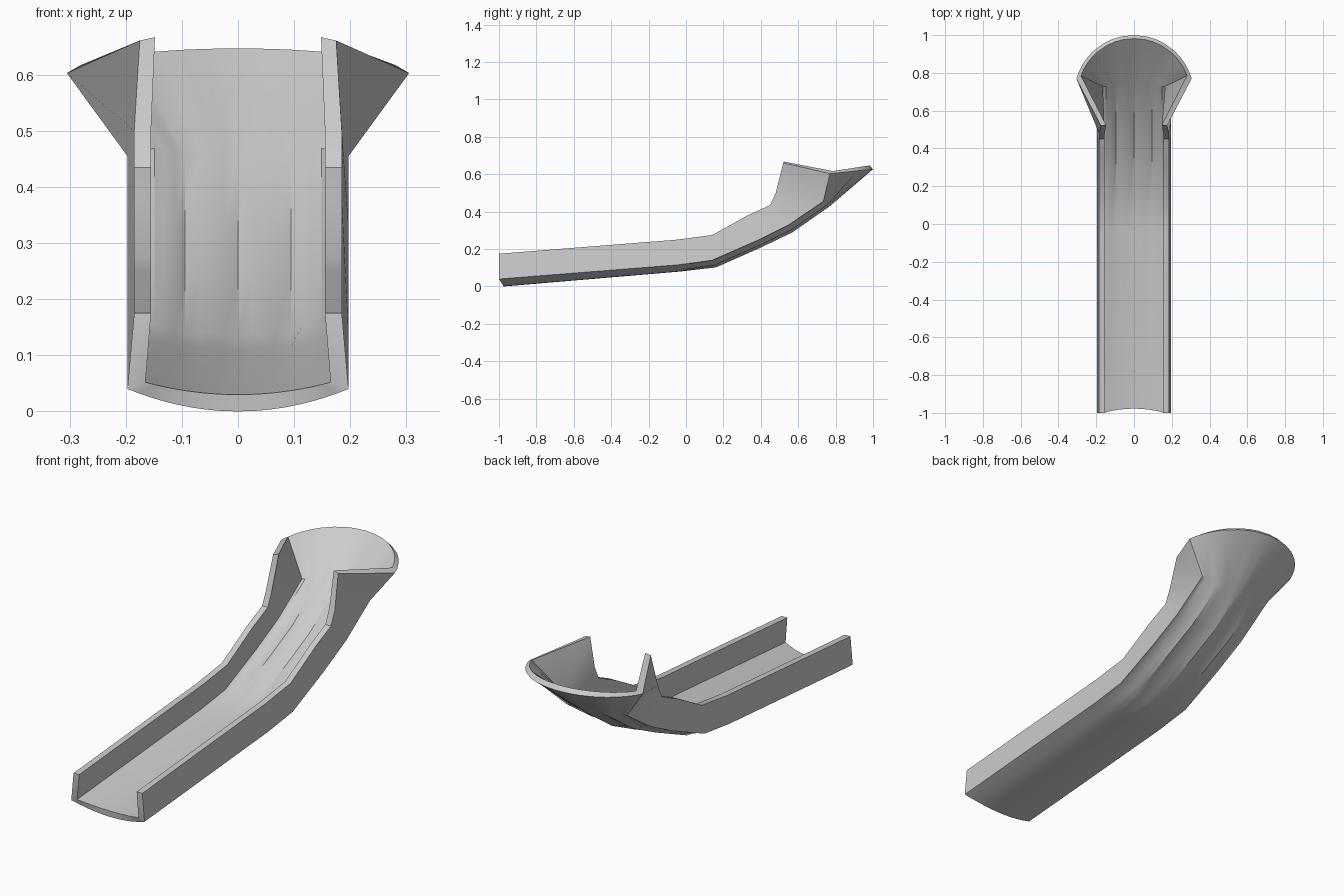
import bpy, bmesh, math
from mathutils import Vector

if "Cube" in bpy.data.objects:
    bpy.data.objects.remove(bpy.data.objects["Cube"])

# Stations along the chute (y, z): wall top, wall foot, floor centre; slope angle; flute depth
STATIONS = [
    ((-1.00, .175), (-1.00, .040), (-.975, .000), 5, 0),
    ((-.05, .250), (-.05, .115), (-.03, .080), 7, 0),
    ((.14, .275), (.14, .140), (.16, .102), 15, .008),
    ((.33, .380), (.38, .245), (.40, .208), 25, .010),
    ((.45, .435), (.55, .330), (.57, .290), 29, .010),
    ((.48, .500), (.735, .455), (.77, .430), 36, .008),
]
# Floor columns as fractions of the half width; flutes dip at FLUTES
COLS = [0, .16, .28, .41, .57, .68, .79, .9, 1]
FLUTES = (0, .57)
RIM_Y = .683


def mirrored(half):
    """Half list runs centre -> right wall top; returns left top -> right top."""
    left = [Vector((-p.x, p.y, p.z)) for p in reversed(half[1:])]
    return left + half


def trough_half(st, inner):
    top, foot, mid, slope, flute = st
    a = math.radians(slope)
    w, t = (.165, .03) if inner else (.197, 0)
    pts = []
    for u in COLS:
        k = u * u
        y = mid[0] + (foot[0] - mid[0]) * k
        z = mid[1] + (foot[1] - mid[1]) * k
        lift = 0 if u in FLUTES or u == 1 else flute
        n = t * (1 - .6 * k) + lift
        pts.append(Vector((u * w, y - n * math.sin(a), z + n * math.cos(a))))
    pts.append(Vector((.155 if inner else .185, top[0], top[1])))
    return pts


def rim_half(inner):
    r = .299 if inner else .317
    end = math.radians(70 if inner else 74.2)
    z_mid, z_end = (.647, .617) if inner else (.627, .603)
    pts = []
    for u in COLS:
        f = u * end
        k = (1 - math.cos(f)) / (1 - math.cos(end))
        pts.append(Vector((r * math.sin(f), RIM_Y + r * math.cos(f),
                           z_mid + (z_end - z_mid) * k)))
    # Tip of the side wing
    pts.append(Vector((.148, .525, .667) if inner else (.175, .52, .661)))
    return pts


# Chute: loft of U sections ending in a flared scoop
bm = bmesh.new()
outer, inner = [], []
for rows, is_in in ((outer, False), (inner, True)):
    halves = [trough_half(s, is_in) for s in STATIONS] + [rim_half(is_in)]
    for h in halves:
        rows.append([bm.verts.new(p) for p in mirrored(h)])


def bridge(a, b):
    for i in range(len(a) - 1):
        bm.faces.new((a[i], a[i + 1], b[i + 1], b[i]))


for rows in (outer, inner):
    for a, b in zip(rows, rows[1:]):
        bridge(a, b)
# Open ends and wall tops
bridge(outer[0], inner[0])
bridge(outer[-1], inner[-1])
for side in (0, -1):
    bridge([r[side] for r in outer], [r[side] for r in inner])

bmesh.ops.recalc_face_normals(bm, faces=bm.faces)
mesh = bpy.data.meshes.new("chute")
bm.to_mesh(mesh)
bm.free()
chute = bpy.data.objects.new("chute", mesh)
bpy.context.collection.objects.link(chute)
bpy.context.view_layer.objects.active = chute
chute.select_set(True)
bpy.ops.object.shade_smooth_by_angle(angle=math.radians(25))
